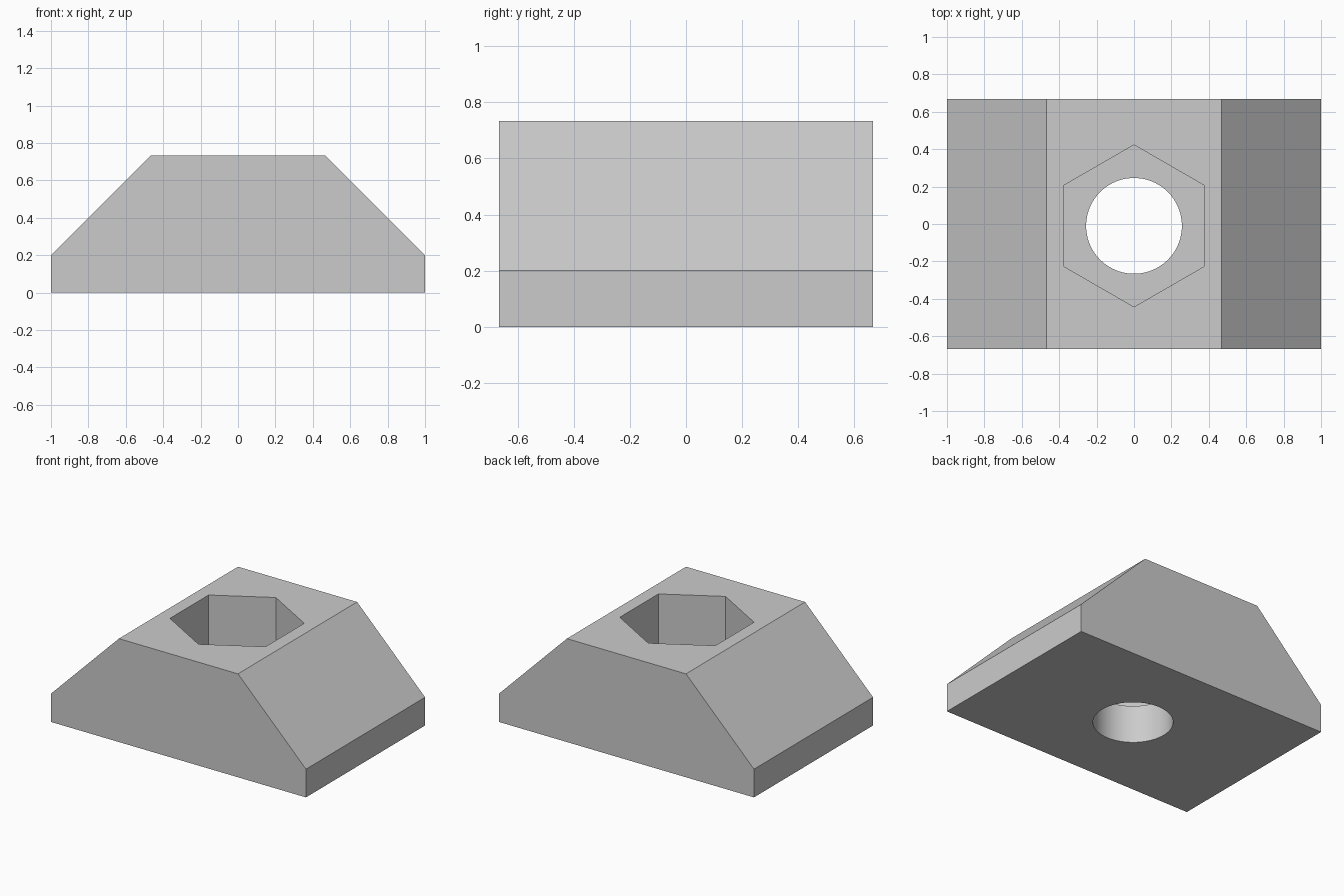
import bpy
import math

cube = bpy.data.objects.get("Cube")
if cube:
    bpy.data.objects.remove(cube, do_unlink=True)

HALF_DEPTH = 0.667
HOLE_Y = -0.01

grey = bpy.data.materials.new("plain grey")
grey.use_nodes = True
colour = (0.6, 0.6, 0.6, 1)
grey.diffuse_color = colour
grey.node_tree.nodes["Principled BSDF"].inputs["Base Color"].default_value = colour

# Block: chamfered profile extruded from front to back
profile = [(-1, 0), (1, 0), (1, 0.2), (0.467, 0.733), (-0.467, 0.733), (-1, 0.2)]
n = len(profile)
verts = [(x, y, z) for y in (-HALF_DEPTH, HALF_DEPTH) for x, z in profile]
faces = [tuple(range(n)), tuple(reversed(range(n, 2 * n)))]
faces += [(i, i + n, (i + 1) % n + n, (i + 1) % n) for i in range(n)]
mesh = bpy.data.meshes.new("chamfered_block")
mesh.from_pydata(verts, [], faces)
mesh.materials.append(grey)
block = bpy.data.objects.new("chamfered_block", mesh)
bpy.context.collection.objects.link(block)


def cut(name, sides, radius, bottom, top, turn=0):
    """Cut an upright prism out of the block."""
    bpy.ops.mesh.primitive_cylinder_add(
        vertices=sides, radius=radius, depth=top - bottom,
        location=(0, HOLE_Y, (bottom + top) / 2), rotation=(0, 0, turn))
    cutter = bpy.context.object
    cutter.name = name
    cutter.hide_render = True
    cutter.data.materials.append(grey)
    mod = block.modifiers.new(name, "BOOLEAN")
    mod.operation = "DIFFERENCE"
    mod.solver = "EXACT"
    mod.object = cutter
    bpy.ops.object.select_all(action="DESELECT")
    block.select_set(True)
    bpy.context.view_layer.objects.active = block
    bpy.ops.object.modifier_apply(modifier=name)
    bpy.data.objects.remove(cutter, do_unlink=True)


# Hexagonal pocket with points to front and back, then the round through hole
cut("hex_pocket_cutter", 6, 0.433, 0.267, 1)
cut("round_hole_cutter", 96, 0.256, -0.2, 0.5)

bpy.ops.object.shade_smooth_by_angle(angle=math.radians(30))
